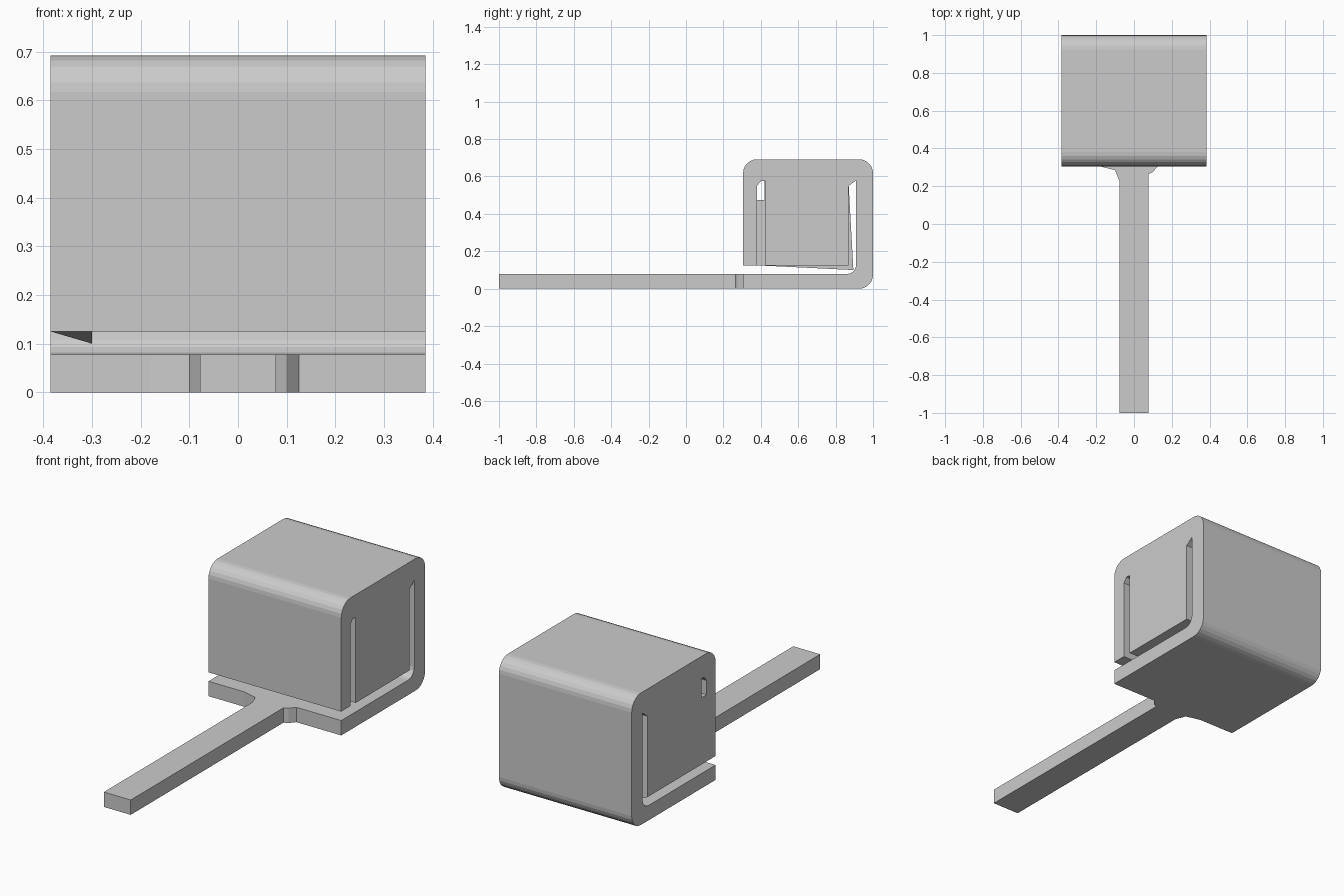
import bpy, bmesh, math

if "Cube" in bpy.data.objects:
    bpy.data.objects.remove(bpy.data.objects["Cube"])

HALF = 0.385          # half width of the folded strip
INNER = 0.30          # inside face of the side flaps


def loft(name, pts_a, pts_b):
    """Solid between two matching closed loops of 3D points."""
    bm = bmesh.new()
    a = [bm.verts.new(p) for p in pts_a]
    b = [bm.verts.new(p) for p in pts_b]
    bm.faces.new(a)
    bm.faces.new(b[::-1])
    n = len(a)
    for i in range(n):
        j = (i + 1) % n
        bm.faces.new((a[j], a[i], b[i], b[j]))
    bmesh.ops.recalc_face_normals(bm, faces=bm.faces[:])
    mesh = bpy.data.meshes.new(name)
    bm.to_mesh(mesh)
    bm.free()
    ob = bpy.data.objects.new(name, mesh)
    bpy.context.collection.objects.link(ob)
    return ob


def across(name, x0, prof0, x1, prof1):
    """Loft of (y, z) profiles between two x positions."""
    return loft(name, [(x0, y, z) for y, z in prof0], [(x1, y, z) for y, z in prof1])


def arc(cy, cz, r, start, end, steps=6):
    """Points on a rounded bend, angles in degrees."""
    angles = [math.radians(start + (end - start) * i / steps) for i in range(steps + 1)]
    return [(cy + r * math.cos(t), cz + r * math.sin(t)) for t in angles]


# Folded strip: base, back, top and front in one side profile
outer = ([(0.305, 0)] + arc(0.925, 0.075, 0.075, -90, 0)
         + arc(0.925, 0.617, 0.075, 0, 90) + arc(0.38, 0.617, 0.075, 90, 180)
         + [(0.305, 0.125)])
inner = ([(0.38, 0.125), (0.38, 0.612), (0.91, 0.612)]
         + arc(0.86, 0.128, 0.05, 0, -90, 4) + [(0.305, 0.078)])
strip = across("folded_strip", -HALF, outer + inner, HALF, outer + inner)

# Side flaps hanging from the top, with slots beside the front and back walls
top_edge = [(0.91, 0.58), (0.91, 0.612), (0.38, 0.612)]
right = [(0.425, 0.125), (0.87, 0.125), (0.87, 0.55)] + top_edge + [(0.38, 0.55), (0.40, 0.575), (0.425, 0.575)]
right_flap = across("right_flap", INNER, right, HALF, right)

# The left flap's front slot is only a short window; its lower back corner leans inward
window = [(0.38, 0.55), (0.40, 0.575), (0.42, 0.575), (0.42, 0.475), (0.38, 0.475)]
left_out = [(0.38, 0.125), (0.87, 0.125), (0.87, 0.55)] + top_edge + window
left_in = [(0.38, 0.125), (0.895, 0.10), (0.87, 0.55)] + top_edge + window
left_flap = across("left_flap", -HALF, left_out, -INNER, left_in)

# Long tail with a flared root
plan = [(-0.078, -1), (0.078, -1), (0.078, 0.265), (0.10, 0.275), (0.125, 0.305),
        (0.125, 0.34), (-0.18, 0.34), (-0.18, 0.305), (-0.10, 0.285), (-0.078, 0.23)]
tail = loft("tail", [(x, y, 0) for x, y in plan], [(x, y, 0.078) for x, y in plan])

# Weld the parts into one clean sheet
bpy.context.view_layer.objects.active = strip
for part in (right_flap, left_flap, tail):
    mod = strip.modifiers.new("weld", 'BOOLEAN')
    mod.operation = 'UNION'
    mod.solver = 'EXACT'
    mod.object = part
    bpy.ops.object.modifier_apply(modifier=mod.name)
    bpy.data.objects.remove(part)
